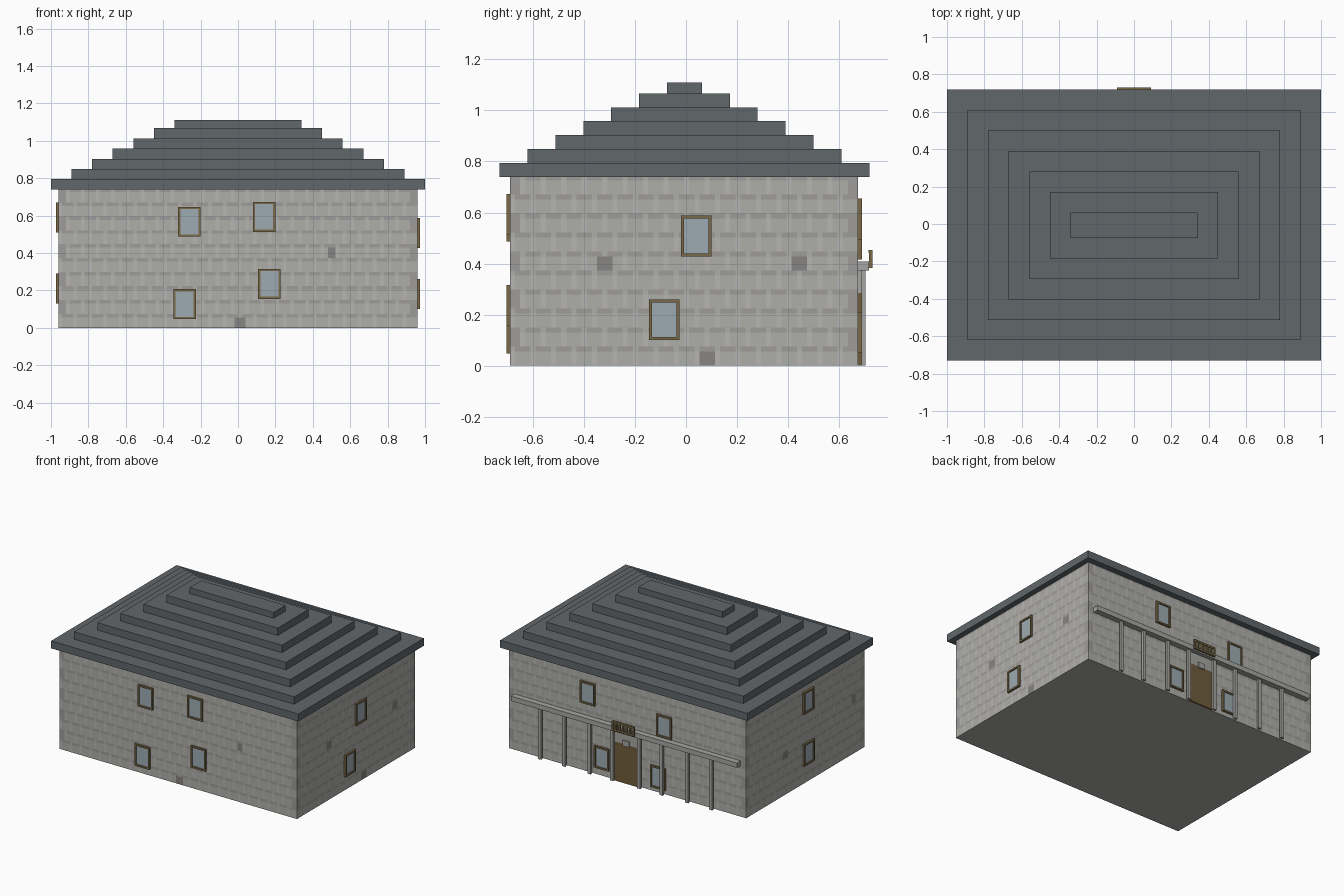
import bpy, bmesh, random
from mathutils import Vector

if "Cube" in bpy.data.objects:
    bpy.data.objects.remove(bpy.data.objects["Cube"])
random.seed(4)


def mat(name, r, g, b):
    m = bpy.data.materials.new(name)
    m.diffuse_color = [((c / 255 + 0.055) / 1.055) ** 2.4 for c in (r, g, b)] + [1]
    m.use_nodes = True
    m.node_tree.nodes["Principled BSDF"].inputs["Base Color"].default_value = m.diffuse_color
    return m


STONE = [mat("stone", 174, 173, 169), mat("stone_dark", 157, 156, 154),
         mat("stone_light", 182, 181, 178), mat("stone_patch", 134, 133, 131)]
SLATE = mat("slate", 97, 103, 107)
WOOD = mat("wood", 122, 106, 72)
DOOR = mat("door_wood", 112, 92, 60)
GLASS = mat("glass", 158, 171, 178)
TRIM = mat("trim", 165, 165, 162)

X, Y0, Y1, H = 0.96, -0.69, 0.675, 0.745     # wall limits


def to_object(name, bm, mats):
    me = bpy.data.meshes.new(name)
    bm.to_mesh(me)
    bm.free()
    for m in mats:
        me.materials.append(m)
    ob = bpy.data.objects.new(name, me)
    bpy.context.collection.objects.link(ob)
    return ob


def add_box(bm, lo, hi):
    lo, hi = Vector(lo), Vector(hi)
    for v in bmesh.ops.create_cube(bm, size=1)["verts"]:
        v.co = [(l + h) / 2 + c * abs(h - l) for l, h, c in zip(lo, hi, v.co)]


def boxes(name, spans, m):
    bm = bmesh.new()
    for lo, hi in spans:
        add_box(bm, lo, hi)
    return to_object(name, bm, [m])


# Walls: coplanar stone pattern by face material, dark patches at (u, z)
PATCHES = {"front": [(0.5, 0.40), (0.01, 0.03)],
           "right": [(-0.31, 0.40), (0.44, 0.40), (0.085, 0.03)],
           "left": [(0.22, 0.29), (-0.57, 0.40)], "back": []}
SIDES = {"front": ((-X, Y0), (X, Y0)), "right": ((X, Y0), (X, Y1)),
         "back": ((X, Y1), (-X, Y1)), "left": ((-X, Y1), (-X, Y0))}
ROWS = 40


def stone_tone(i, j, n, u, z, patches):
    if any(abs(u - a) < 0.029 and abs(z - b) < 0.029 for a, b in patches):
        return 3
    course = j // 4
    if (i < 2 or i >= n - 2) and course % 2:
        return 1                              # corner stones
    joint = (i + 2 * (course % 2)) % 4 == 0
    if j % 4 == 3:
        return 0 if joint else 1
    return 2 if joint else 0


bm = bmesh.new()
for side, (a, b) in SIDES.items():
    a, b = Vector(a), Vector(b)
    n = round((b - a).length / 0.02)
    axis = 0 if side in ("front", "back") else 1
    grid = [[bm.verts.new((*a.lerp(b, i / n), H * j / ROWS)) for j in range(ROWS + 1)]
            for i in range(n + 1)]
    for i in range(n):
        u = a.lerp(b, (i + 0.5) / n)[axis]
        for j in range(ROWS):
            f = bm.faces.new((grid[i][j], grid[i + 1][j], grid[i + 1][j + 1], grid[i][j + 1]))
            f.material_index = stone_tone(i, j, n, u, H * (j + 0.5) / ROWS, PATCHES[side])
bmesh.ops.remove_doubles(bm, verts=bm.verts, dist=1e-4)
bmesh.ops.edgeloop_fill(bm, edges=[e for e in bm.edges if e.is_boundary])
bmesh.ops.recalc_face_normals(bm, faces=bm.faces)
to_object("stone_walls", bm, STONE)

# Stepped roof
for k in range(7):
    hx, hy = 1 - 0.11 * k, 0.725 - 0.1095 * k
    z0 = 0.74 + 0.0545 * k
    boxes(f"roof_tier_{k + 1}", [((-hx, -0.006 - hy, z0),
                                  (hx, -0.006 + hy, 1.11 if k == 6 else z0 + 0.0545))], SLATE)


# Windows: u is x on front/back and y on the sides
def window(side, u, z, w=0.12, h=0.16, t=0.012):
    def span(u0, u1, z0, z1, d):
        if side in ("front", "back"):
            y, s = (Y0, -1) if side == "front" else (Y1, 1)
            ya, yb = sorted((y - s * 0.004, y + s * d))
            return (u0, ya, z0), (u1, yb, z1)
        s = 1 if side == "right" else -1
        xa, xb = sorted((s * (X - 0.004), s * (X + d)))
        return (xa, u0, z0), (xb, u1, z1)
    l, r, b, p = u - w / 2, u + w / 2, z - h / 2, z + h / 2
    d = 0.014
    boxes(side + "_window_frame", [span(l, l + t, b, p, d), span(r - t, r, b, p, d),
                                   span(l + t, r - t, b, b + t, d),
                                   span(l + t, r - t, p - t, p, d)], WOOD)
    boxes(side + "_window_glass", [span(l + t, r - t, b + t, p - t, 0.006)], GLASS)


WINDOWS = {"front": [(-0.26, 0.567), (0.14, 0.593), (-0.285, 0.127), (0.168, 0.235)],
           "right": [(0.04, 0.508), (-0.085, 0.18)],
           "left": [(-0.035, 0.59), (-0.04, 0.21)],
           "back": [(0.32, 0.575), (-0.30, 0.495), (0.205, 0.13), (-0.25, 0.11)]}
for side, spots in WINDOWS.items():
    for u, z in spots:
        window(side, u, z)

# Entrance: door, lintel and small keystone
boxes("door", [((-0.095, Y1 - 0.004, 0), (0.095, 0.689, 0.285))], DOOR)
boxes("door_lintel", [((-0.095, Y1 - 0.004, 0.285), (0.095, 0.689, 0.375))], TRIM)
boxes("keystone", [((-0.025, 0.685, 0.275), (0.025, 0.697, 0.315))], TRIM)

# Porch beam and posts
boxes("porch_beam", [((-0.915, Y1 - 0.004, 0.373), (0.915, 0.717, 0.408))], TRIM)
boxes("porch_posts", [((s * x - 0.0125, 0.688, 0), (s * x + 0.0125, 0.704, 0.375))
                      for x in (0.11, 0.292, 0.498, 0.692) for s in (-1, 1)], TRIM)

# Slatted panel above the door
slats = [((-0.09 + 0.028 * i, 0.717, 0.385), (-0.078 + 0.028 * i, 0.73, 0.453)) for i in range(7)]
rails = [((-0.09, 0.715, z), (0.09, 0.73, z + 0.012)) for z in (0.383, 0.441)]
boxes("slatted_panel", slats + rails, WOOD)
